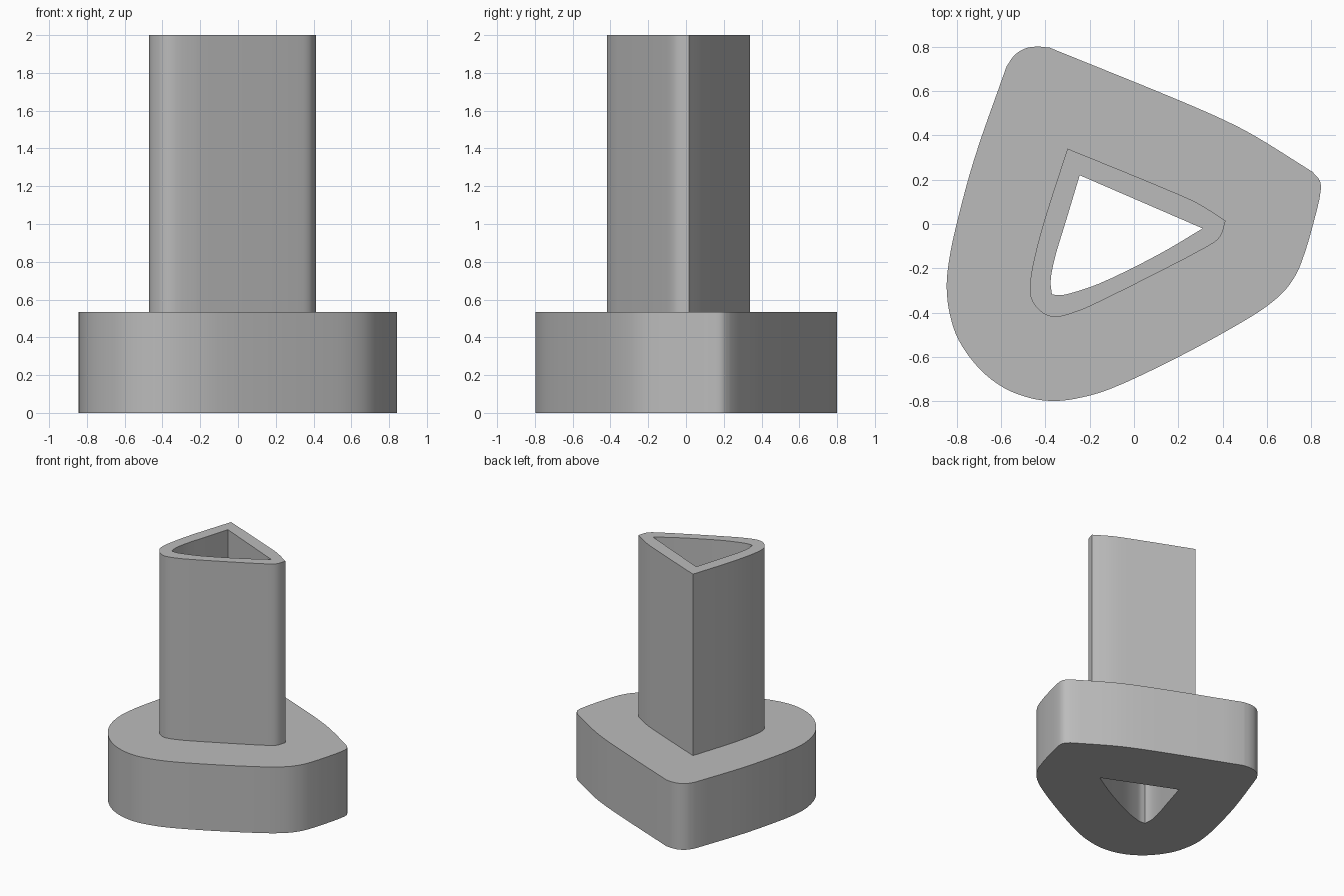
import bpy
import bmesh
import math
from mathutils import Vector

default_cube = bpy.data.objects.get("Cube")
if default_cube:
    bpy.data.objects.remove(default_cube, do_unlink=True)

FLANGE_TOP = 0.535
SLEEVE_TOP = 2.0
STEPS = 4


def curve_point(a, b, c, d, t):
    """Centripetal spline between b and c, which passes through its points."""
    k0 = 0.0
    k1 = k0 + math.sqrt((b - a).length)
    k2 = k1 + math.sqrt((c - b).length)
    k3 = k2 + math.sqrt((d - c).length)
    t = k1 + (k2 - k1) * t
    ab = a.lerp(b, (t - k0) / (k1 - k0))
    bc = b.lerp(c, (t - k1) / (k2 - k1))
    cd = c.lerp(d, (t - k2) / (k3 - k2))
    abc = ab.lerp(bc, (t - k0) / (k2 - k0))
    bcd = bc.lerp(cd, (t - k1) / (k3 - k1))
    return abc.lerp(bcd, (t - k1) / (k2 - k1))


def outline(*spans):
    """Closed outline from smooth spans that meet at sharp corners."""
    result = []
    for span in spans:
        pts = [Vector(p) for p in span]
        pts = [2 * pts[0] - pts[1]] + pts + [2 * pts[-1] - pts[-2]]
        for i in range(1, len(pts) - 2):
            for s in range(STEPS):
                result.append(curve_point(*pts[i - 1:i + 3], s / STEPS))
    return result


# Flange outline: rounded back corner, clipped right corner, broad front curve
flange = outline(
    [(-.38, .795), (.21, .555), (.41, .467), (.54, .4), (.805, .235)],
    [(.805, .235), (.838, .195), (.842, .15), (.8, -.03), (.77, -.13),
     (.735, -.22), (.68, -.3), (.6, -.37), (.5, -.435), (.2, -.6),
     (-.11, -.745), (-.235, -.782), (-.35, -.798), (-.46, -.787),
     (-.585, -.74), (-.695, -.655), (-.79, -.525), (-.83, -.41),
     (-.845, -.28), (-.83, -.14), (-.795, .02), (-.72, .295), (-.575, .71)],
    [(-.575, .71), (-.54, .76), (-.495, .79), (-.44, .8), (-.38, .795)],
)

# Sleeve outline: sharp back and right edges, rounded front
sleeve = outline(
    [(-.3, .34), (.115, .17), (.285, .095), (.413, .015)],
    [(.413, .015), (.395, -.045), (.375, -.072), (.325, -.105),
     (-.155, -.35), (-.245, -.39), (-.35, -.419), (-.4, -.408),
     (-.44, -.375), (-.467, -.325), (-.467, -.25), (-.44, -.115),
     (-.4, .03), (-.3, .34)],
)

# Bore outline running through the whole part
bore = outline(
    [(-.245, .22), (.31, -.02)],
    [(.31, -.02), (.115, -.135), (-.16, -.27), (-.29, -.313),
     (-.33, -.321), (-.37, -.318)],
    [(-.37, -.318), (-.376, -.26), (-.36, -.165), (-.305, .02),
     (-.245, .22)],
)

bm = bmesh.new()


def ring(points, z):
    """Closed loop of edges at one height."""
    verts = [bm.verts.new((p.x, p.y, z)) for p in points]
    return [bm.edges.new((v, verts[(i + 1) % len(verts)]))
            for i, v in enumerate(verts)]


def wall(lower, upper):
    bmesh.ops.bridge_loops(bm, edges=lower + upper)


def cap(outer, inner):
    bmesh.ops.triangle_fill(bm, edges=outer + inner, use_beauty=True)


flange_bottom, flange_top = ring(flange, 0), ring(flange, FLANGE_TOP)
sleeve_bottom, sleeve_top = ring(sleeve, FLANGE_TOP), ring(sleeve, SLEEVE_TOP)
bore_bottom, bore_top = ring(bore, 0), ring(bore, SLEEVE_TOP)

# Upright walls, then the flat annular faces that join them
wall(flange_bottom, flange_top)
wall(sleeve_bottom, sleeve_top)
wall(bore_bottom, bore_top)
cap(flange_bottom, bore_bottom)
cap(flange_top, sleeve_bottom)
cap(sleeve_top, bore_top)
bmesh.ops.recalc_face_normals(bm, faces=bm.faces[:])

mesh = bpy.data.meshes.new("flanged_sleeve")
bm.to_mesh(mesh)
bm.free()
part = bpy.data.objects.new("flanged_sleeve", mesh)
bpy.context.collection.objects.link(part)

# Plain grey material
grey = bpy.data.materials.new("plain_grey")
grey.use_nodes = True
grey.diffuse_color = (0.5, 0.5, 0.5, 1)
shader = next(n for n in grey.node_tree.nodes if n.type == "BSDF_PRINCIPLED")
shader.inputs["Base Color"].default_value = grey.diffuse_color
mesh.materials.append(grey)

# Smooth curved walls while keeping the rims and corners crisp
bpy.ops.object.select_all(action="DESELECT")
part.select_set(True)
bpy.context.view_layer.objects.active = part
bpy.ops.object.shade_smooth_by_angle(angle=math.radians(30))
